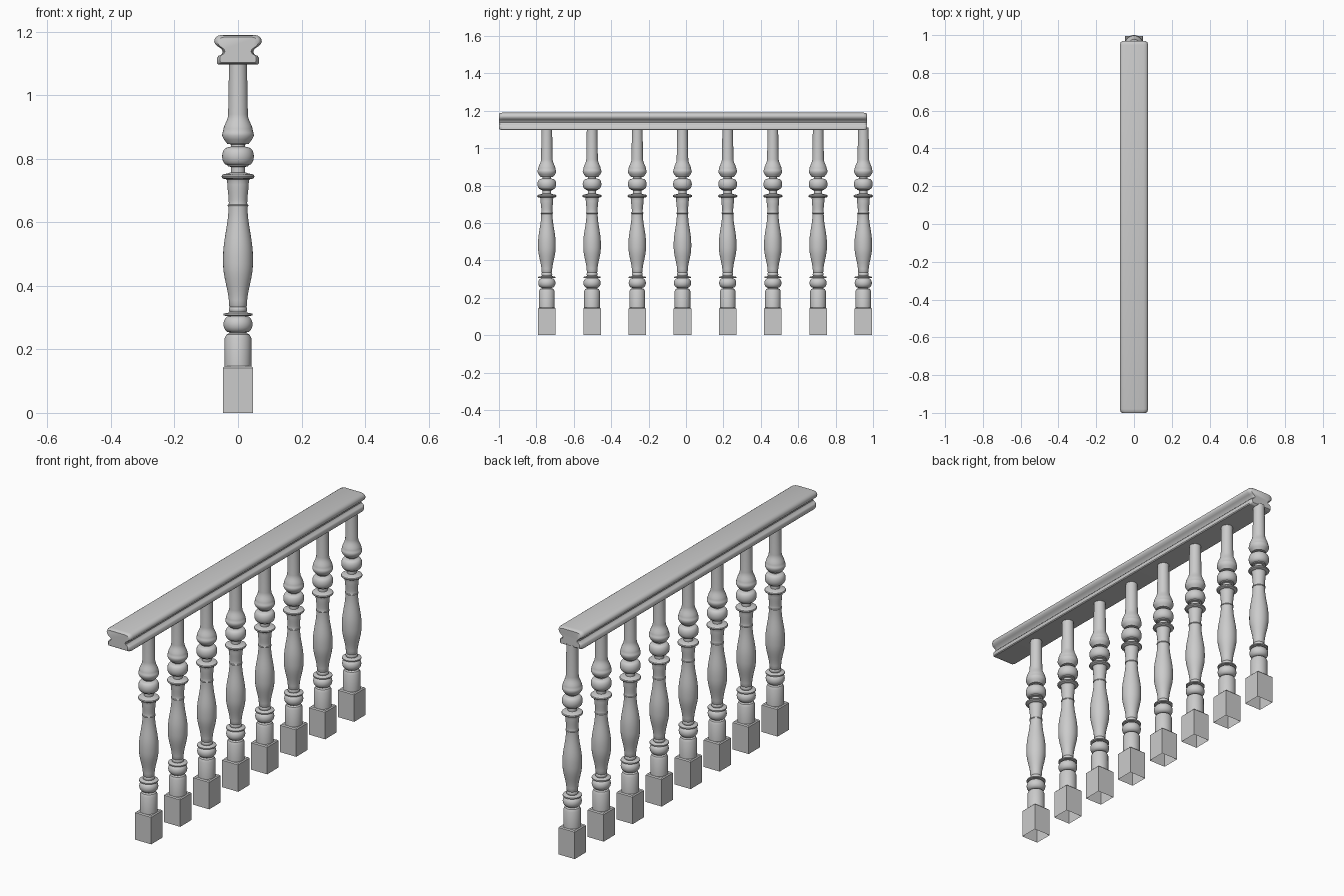
import bpy
import bmesh
import math

default = bpy.data.objects.get("Cube")
if default:
    bpy.data.objects.remove(default, do_unlink=True)

# Single stone grey colour
grey = bpy.data.materials.new("stone_grey")
grey.use_nodes = True
colour = (0.6, 0.6, 0.6, 1)
grey.diffuse_color = colour
grey.node_tree.nodes["Principled BSDF"].inputs["Base Color"].default_value = colour


def finish_mesh(bm, name, angle):
    """Turn a bmesh into a smooth mesh that keeps its sharp edges."""
    mesh = bpy.data.meshes.new(name)
    bm.to_mesh(mesh)
    bm.free()
    mesh.materials.append(grey)
    for polygon in mesh.polygons:
        polygon.use_smooth = True
    mesh.set_sharp_from_angle(angle=math.radians(angle))
    return mesh


def place(name, mesh, location):
    item = bpy.data.objects.new(name, mesh)
    item.location = location
    bpy.context.collection.objects.link(item)
    return item


def bead(low, high, neck, radius, steps=8):
    """Half-round moulding from low to high, bulging from neck to radius."""
    points = []
    for i in range(steps + 1):
        turn = math.pi * i / steps
        height = (low + high) / 2 - math.cos(turn) * (high - low) / 2
        points.append((neck + (radius - neck) * math.sin(turn), height))
    return points


def ease(low, high, start, end, steps=6):
    """S-curved change of radius between two heights."""
    points = []
    for i in range(steps + 1):
        t = i / steps
        blend = (1 - math.cos(math.pi * t)) / 2
        points.append((start + (end - start) * blend, low + (high - low) * t))
    return points


def lathe(profile, name, sides=32):
    bm = bmesh.new()
    verts = [bm.verts.new((radius, 0, z)) for radius, z in profile]
    edges = [bm.edges.new(pair) for pair in zip(verts, verts[1:])]
    bmesh.ops.spin(bm, geom=verts + edges, cent=(0, 0, 0), axis=(0, 0, 1),
                   angle=math.tau, steps=sides, use_duplicate=False)
    bmesh.ops.remove_doubles(bm, verts=bm.verts, dist=0.0002)
    bmesh.ops.recalc_face_normals(bm, faces=bm.faces)
    return finish_mesh(bm, name, 35)


# Turned baluster, listed from the base upwards as radius and height
profile = [(0.042, 0.14), (0.042, 0.235), (0.036, 0.247), (0.026, 0.251)]
profile += bead(0.253, 0.305, 0.026, 0.046)
profile += [(0.046, 0.306), (0.046, 0.312), (0.028, 0.316)]
profile += bead(0.317, 0.334, 0.026, 0.029, 4)
profile += ease(0.338, 0.47, 0.028, 0.047, 8)
profile += ease(0.49, 0.648, 0.047, 0.03, 8)
profile += bead(0.649, 0.656, 0.03, 0.033, 4)
profile += ease(0.66, 0.73, 0.029, 0.034)
profile += bead(0.735, 0.753, 0.036, 0.052, 6)
profile += [(0.022, 0.757), (0.022, 0.774), (0.032, 0.776)]
profile += bead(0.78, 0.835, 0.034, 0.05)
profile += [(0.022, 0.838), (0.022, 0.845), (0.034, 0.847)]
profile += [(0.044, 0.86), (0.05, 0.872), (0.049, 0.882)]
profile += ease(0.885, 0.94, 0.047, 0.031)
profile += [(0.028, 1.11)]
spindle_mesh = lathe(profile, "baluster_spindle")

# Square foot, open underneath, with a softened upper rim
foot = bmesh.new()
bmesh.ops.create_cube(foot, size=1)
for vert in foot.verts:
    vert.co.x *= 0.094
    vert.co.y *= 0.094
    vert.co.z = (vert.co.z + 0.5) * 0.147
under = [f for f in foot.faces if f.normal.z < -0.9]
bmesh.ops.delete(foot, geom=under, context="FACES_ONLY")
rim = [e for e in foot.edges if all(v.co.z > 0.1 for v in e.verts)]
bmesh.ops.bevel(foot, geom=rim, offset=0.005, segments=1, affect="EDGES")
foot_mesh = finish_mesh(foot, "baluster_foot", 20)

# Row of eight balusters
count = 8
first, last = -0.744, 0.948
for i in range(count):
    y = first + (last - first) * i / (count - 1)
    place(f"baluster_spindle_{i + 1}", spindle_mesh, (0, y, 0))
    place(f"baluster_foot_{i + 1}", foot_mesh, (0, y, 0))

# Moulded handrail: half profile mirrored, with chamfered ends
half = [(0.062, 1.096), (0.066, 1.1), (0.066, 1.118), (0.061, 1.124),
        (0.052, 1.128), (0.048, 1.136), (0.052, 1.146), (0.063, 1.153),
        (0.072, 1.161), (0.075, 1.17), (0.072, 1.18), (0.063, 1.187),
        (0.05, 1.19)]
section = half + [(-x, z) for x, z in reversed(half)]
middle = 1.143
rail = bmesh.new()
rings = []
for y, shrink in ((-1, 0.85), (-0.994, 0.94), (-0.98, 1),
                  (0.948, 1), (0.962, 0.94), (0.968, 0.85)):
    rings.append([rail.verts.new((x * shrink, y, middle + (z - middle) * shrink))
                  for x, z in section])
for near, far in zip(rings, rings[1:]):
    for i in range(len(section)):
        j = (i + 1) % len(section)
        rail.faces.new((near[i], near[j], far[j], far[i]))
rail.faces.new(rings[0])
rail.faces.new(rings[-1])
bmesh.ops.recalc_face_normals(rail, faces=rail.faces)
place("handrail", finish_mesh(rail, "handrail", 40), (0, 0, 0))
